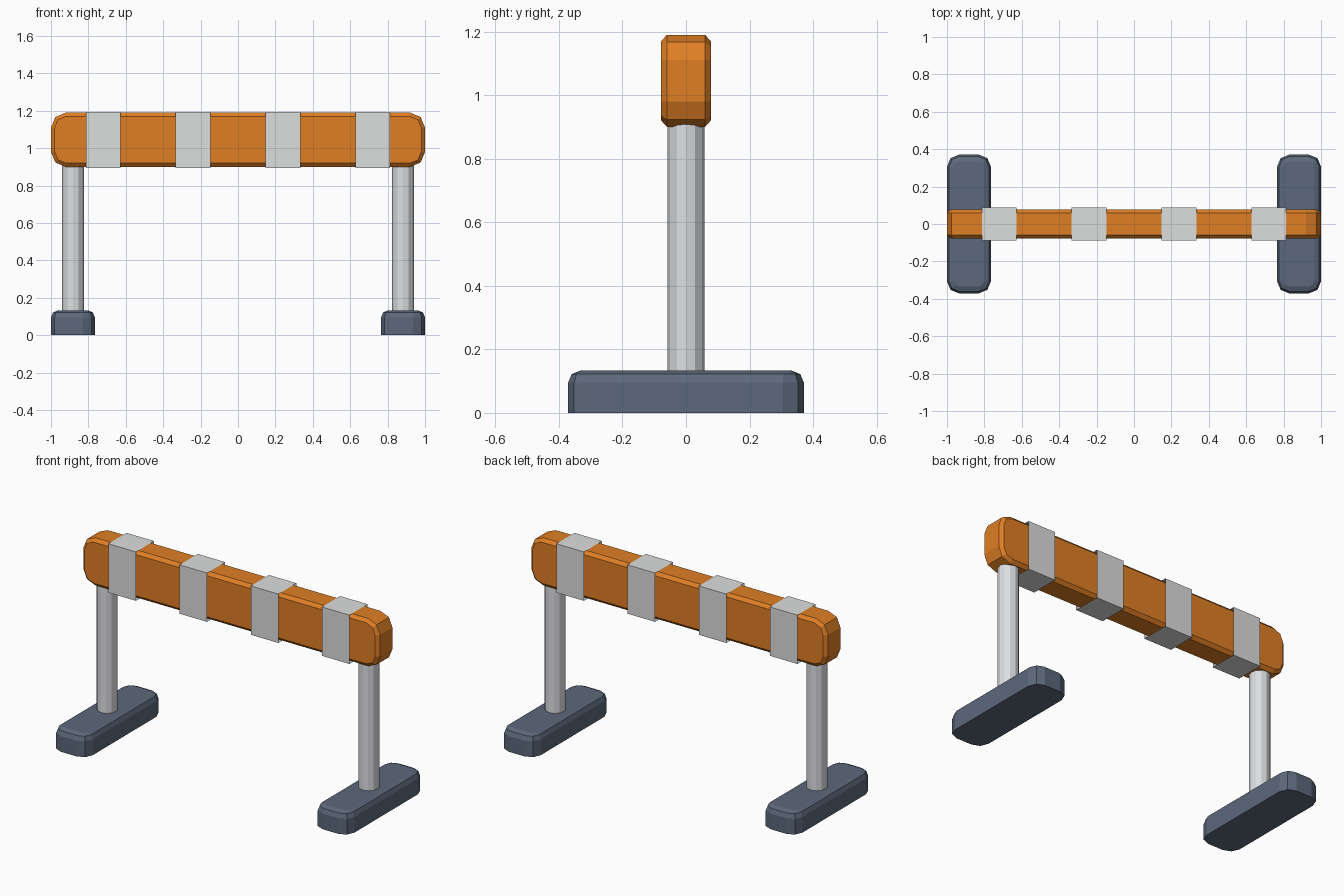
import bpy, bmesh, math

if "Cube" in bpy.data.objects:
    bpy.data.objects.remove(bpy.data.objects["Cube"])


def material(name, rgb):
    m = bpy.data.materials.new(name)
    m.diffuse_color = (*rgb, 1)
    m.use_nodes = True
    m.node_tree.nodes["Principled BSDF"].inputs["Base Color"].default_value = m.diffuse_color
    return m


ORANGE = material("orange", (0.74, 0.21, 0.018))
WHITE = material("reflective_white", (0.72, 0.725, 0.73))
STEEL = material("steel_grey", (0.72, 0.73, 0.75))
SLATE = material("slate_rubber", (0.11, 0.14, 0.20))


def rounded_rect(w, h, r, seg=2):
    """Half sizes w, h with corners of radius r."""
    pts = []
    for i, (sx, sy) in enumerate(((1, 1), (-1, 1), (-1, -1), (1, -1))):
        for k in range(seg + 1):
            a = math.radians(90 * (i + k / seg))
            pts.append((sx * (w - r) + r * math.cos(a), sy * (h - r) + r * math.sin(a)))
    return pts


def circle(r, n):
    return [(r * math.cos(2 * math.pi * i / n), r * math.sin(2 * math.pi * i / n)) for i in range(n)]


def loft(name, layers, mat, place, caps=True):
    """Join equal rings of 2D points; place maps (u, v, level) to 3D."""
    bm = bmesh.new()
    rings = [[bm.verts.new(place(u, v, d)) for u, v in ring] for d, ring in layers]
    n = len(rings[0])
    for a, b in zip(rings, rings[1:]):
        for i in range(n):
            j = (i + 1) % n
            bm.faces.new((a[i], a[j], b[j], b[i]))
    if caps:
        bm.faces.new(rings[0][::-1])
        bm.faces.new(rings[-1])
    bmesh.ops.recalc_face_normals(bm, faces=bm.faces)
    me = bpy.data.meshes.new(name)
    bm.to_mesh(me)
    bm.free()
    me.materials.append(mat)
    ob = bpy.data.objects.new(name, me)
    bpy.context.collection.objects.link(ob)
    return ob


# Crossbar: rounded board with chamfered front and back rims
def board(inset):
    return rounded_rect(1 - inset, 0.145 - inset, 0.08 - inset)


loft("crossbar",
     [(-0.078, board(0.02)), (-0.06, board(0)), (0.06, board(0)), (0.078, board(0.02))],
     ORANGE, lambda u, v, d: (u, d, 1.045 + v))

# Reflective bands: open sleeves around the crossbar
for i, cx in enumerate((-0.72, -0.24, 0.24, 0.72)):
    sleeve = [(-0.087, -0.149), (0.087, -0.149), (0.087, 0.149), (-0.087, 0.149)]
    loft(f"band_{i + 1}", [(-0.093, sleeve), (0.093, sleeve)], WHITE,
         lambda u, v, d: (cx + d, u, 1.043 + v), caps=False)


# Feet and posts on both sides
def sole(inset):
    return rounded_rect(0.1175 - inset, 0.371 - inset, 0.065 - inset)


for side, s in (("left", -1), ("right", 1)):
    loft(f"{side}_foot",
         [(0, sole(0)), (0.095, sole(0)), (0.122, sole(0.011)), (0.133, sole(0.038))],
         SLATE, lambda u, v, d: (s * 0.8825 + u, v, d))
    loft(f"{side}_post", [(0.12, circle(0.058, 12)), (0.93, circle(0.058, 12))],
         STEEL, lambda u, v, d: (s * 0.8825 + u, v, d))
